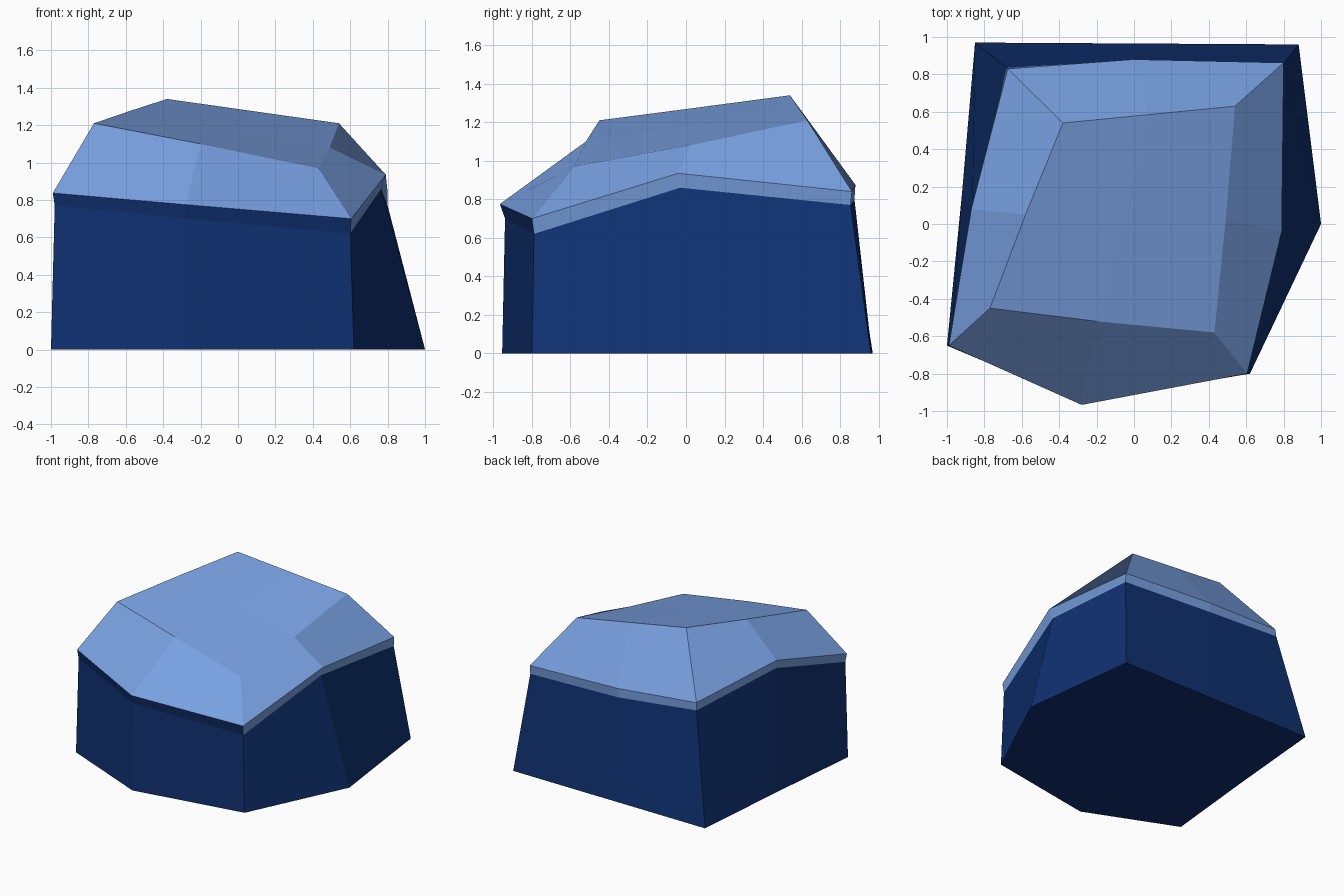
import bpy, bmesh
from mathutils import Vector

if "Cube" in bpy.data.objects:
    bpy.data.objects.remove(bpy.data.objects["Cube"])


def material(name, rgb):
    m = bpy.data.materials.new(name)
    m.diffuse_color = (*rgb, 1)
    m.use_nodes = True
    m.node_tree.nodes["Principled BSDF"].inputs["Base Color"].default_value = m.diffuse_color
    return m


# Rings run counter-clockwise from the left corner
ground = [(-1, -.65, 0), (-.28, -.955, 0), (.62, -.8, 0), (1, 0, 0),
          (.88, .96, 0), (.02, .965, 0), (-.85, .97, 0), (-.92, .16, 0)]
ledge = [(-.98, -.645, .77), (-.28, -.94, .70), (.6, -.79, .62), (.765, -.03, .86),
         (.8, .855, .77), (0, .875, .80), (-.68, .835, .86), (-.865, .08, .965)]
rim = [(-.99, -.65, .837), (-.28, -.967, .775), (.605, -.8, .70), (.79, -.04, .935),
       (.8, .862, .84), (0, .88, .875), (-.675, .83, .92), (-.87, .08, 1.03)]
crown = [(-.77, -.45, 1.21), (-.2, -.52, 1.10), (.43, -.58, .97), (.49, .02, 1.08),
         (.54, .63, 1.21), (.08, .585, 1.275), (-.38, .54, 1.34), (-.58, .05, 1.275)]

bm = bmesh.new()
rings = [[bm.verts.new(p) for p in r] for r in (ground, ledge, rim, crown)]
bm.faces.new(rings[0][::-1])

# Side walls, thin rim band and sloping cap
for level in range(3):
    low, high = rings[level], rings[level + 1]
    for i in range(8):
        j = (i + 1) % 8
        f = bm.faces.new((low[i], low[j], high[j], high[i]))
        f.normal_update()
        # the overhanging front of the rim keeps the dark colour
        dark_rim = level == 1 and f.normal.y < -.6
        f.material_index = 0 if level == 0 or dark_rim else 1

# Top: four quads around a centre point
top = rings[3]
mid = bm.verts.new(Vector((-.045, .035, 1.183)))
for i in (0, 2, 4, 6):
    f = bm.faces.new((mid, top[i - 1], top[i], top[i + 1]))
    f.material_index = 1

mesh = bpy.data.meshes.new("boulder")
bm.to_mesh(mesh)
bm.free()
mesh.materials.append(material("dark blue stone", (.005, .031, .17)))
mesh.materials.append(material("light blue cap", (.188, .352, .75)))
rock = bpy.data.objects.new("boulder", mesh)
bpy.context.collection.objects.link(rock)
